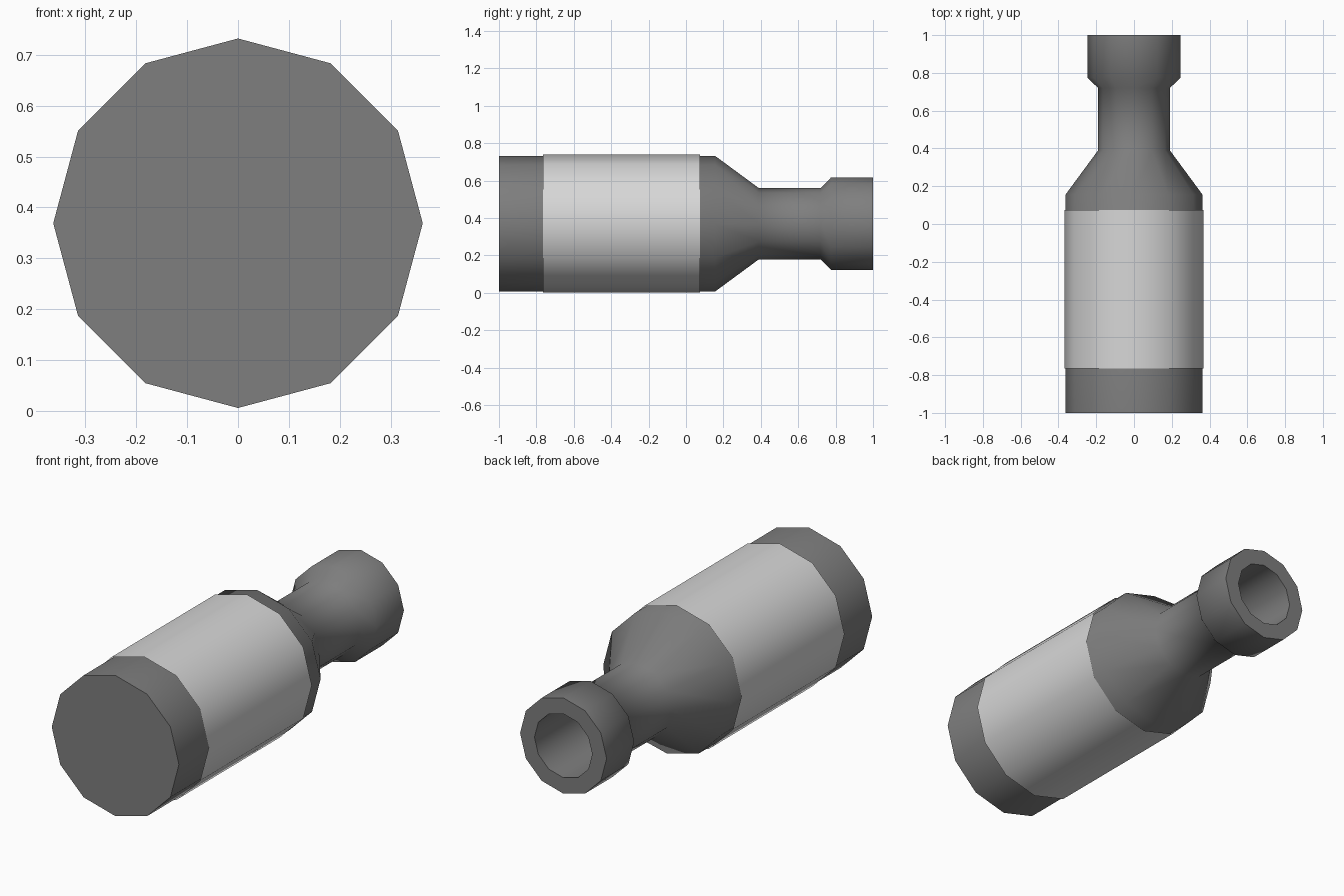
import bpy, bmesh, math

if "Cube" in bpy.data.objects:
    bpy.data.objects.remove(bpy.data.objects["Cube"])

SIDES = 12
AXIS_Z = 0.369


def material(name, value):
    mat = bpy.data.materials.new(name)
    mat.diffuse_color = (value, value, value, 1)
    mat.use_nodes = True
    mat.node_tree.nodes["Principled BSDF"].inputs["Base Color"].default_value = mat.diffuse_color
    return mat


def lathe(name, profile, mat, cap=False):
    """Spin (y, radius) points around the lengthwise axis."""
    bm = bmesh.new()
    rings = []
    for y, r in profile:
        rings.append([bm.verts.new((r * math.sin(2 * math.pi * k / SIDES), y,
                                    AXIS_Z + r * math.cos(2 * math.pi * k / SIDES)))
                      for k in range(SIDES)])
    for a, b in zip(rings, rings[1:]):
        for k in range(SIDES):
            n = (k + 1) % SIDES
            bm.faces.new((a[k], b[k], b[n], a[n]))
    if cap:
        bm.faces.new(rings[0])
        bm.faces.new(rings[-1][::-1])
        bmesh.ops.recalc_face_normals(bm, faces=bm.faces)
    mesh = bpy.data.meshes.new(name)
    bm.to_mesh(mesh)
    bm.free()
    mesh.materials.append(mat)
    obj = bpy.data.objects.new(name, mesh)
    bpy.context.collection.objects.link(obj)
    bpy.ops.object.select_all(action='DESELECT')
    obj.select_set(True)
    bpy.context.view_layer.objects.active = obj
    bpy.ops.object.shade_smooth_by_angle(angle=math.radians(60))
    return obj


dark_grey = material("dark_grey", 0.21)
light_grey = material("light_grey", 0.68)

# Bottle: base, shoulder, neck, collar, then the bore back down the neck
lathe("bottle_body", [(-1, 0.363), (0.155, 0.363), (0.39, 0.19), (0.72, 0.19),
                      (0.775, 0.247), (1, 0.247), (1, 0.165), (0.39, 0.165)],
      dark_grey, cap=True)

# Label: open sleeve wrapped just outside the body
lathe("label", [(-0.765, 0.369), (0.075, 0.369)], light_grey)
